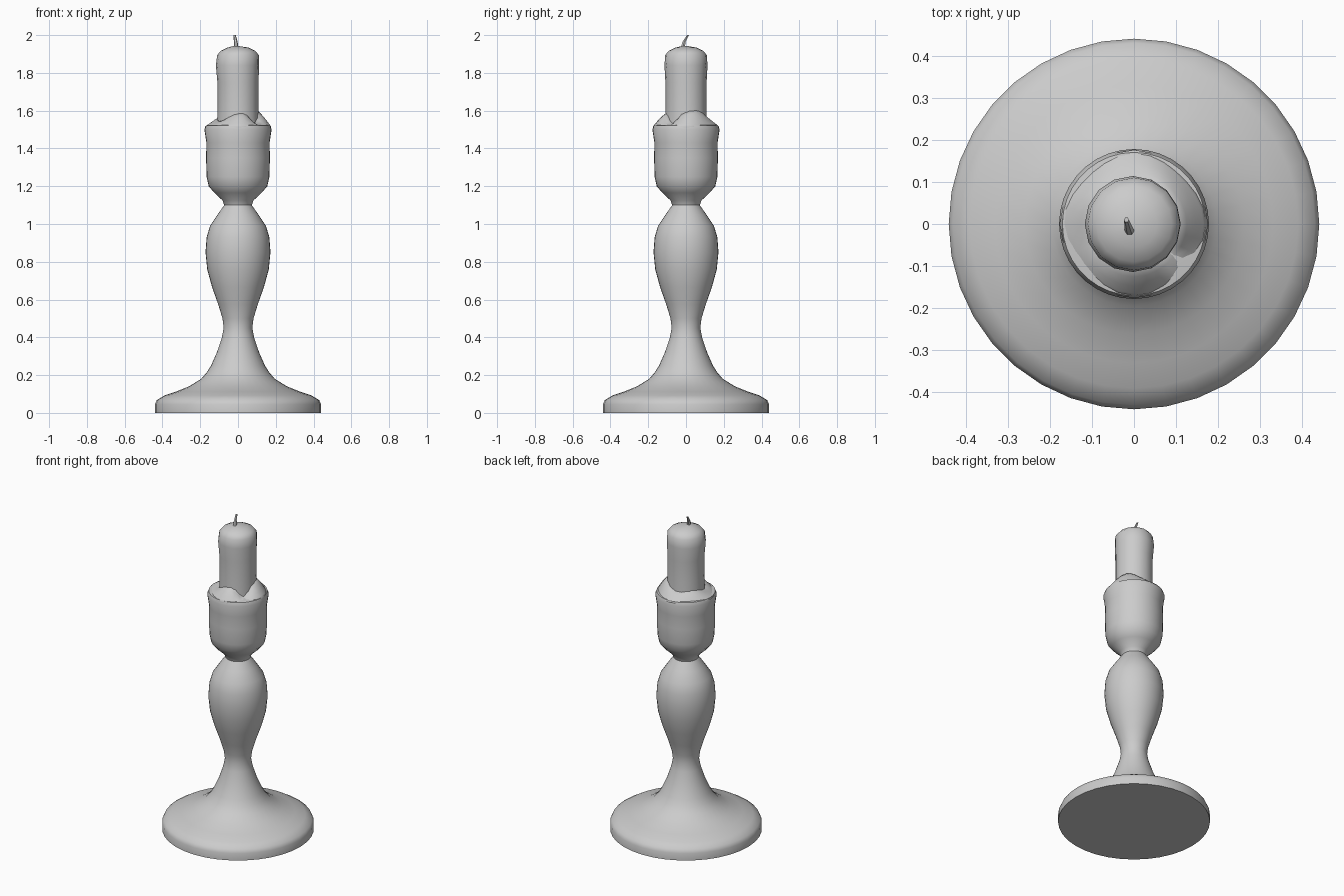
import bpy, bmesh, math
from mathutils import Vector

if "Cube" in bpy.data.objects:
    bpy.data.objects.remove(bpy.data.objects["Cube"])

grey = bpy.data.materials.new("pale grey")
grey.diffuse_color = (0.6, 0.6, 0.6, 1)
grey.use_nodes = True
grey.node_tree.nodes["Principled BSDF"].inputs["Base Color"].default_value = grey.diffuse_color


def finish(name, bm, angle=50):
    bmesh.ops.recalc_face_normals(bm, faces=bm.faces)
    me = bpy.data.meshes.new(name)
    bm.to_mesh(me)
    bm.free()
    ob = bpy.data.objects.new(name, me)
    bpy.context.collection.objects.link(ob)
    me.materials.append(grey)
    bpy.ops.object.select_all(action='DESELECT')
    ob.select_set(True)
    bpy.context.view_layer.objects.active = ob
    bpy.ops.object.shade_smooth_by_angle(angle=math.radians(angle))
    return ob


def loft(name, rings, angle=50):
    """Skin a list of closed rings and cap both ends."""
    bm = bmesh.new()
    loops = [[bm.verts.new(p) for p in ring] for ring in rings]
    n = len(loops[0])
    for a, b in zip(loops, loops[1:]):
        for i in range(n):
            j = (i + 1) % n
            bm.faces.new((a[i], a[j], b[j], b[i]))
    bm.faces.new(loops[0])
    bm.faces.new(loops[-1])
    return finish(name, bm, angle)


def ring(r, z, n, cx=0, cy=0):
    return [(cx + r * math.cos(2 * math.pi * i / n),
             cy + r * math.sin(2 * math.pi * i / n), z) for i in range(n)]


# Turned holder: foot, baluster stem and cup
holder = [(0.44, 0), (0.44, 0.045), (0.43, 0.068), (0.39, 0.092), (0.33, 0.112),
          (0.26, 0.14), (0.195, 0.18), (0.165, 0.215), (0.143, 0.25), (0.112, 0.32),
          (0.085, 0.40), (0.076, 0.45), (0.082, 0.50), (0.105, 0.575), (0.137, 0.665),
          (0.163, 0.76), (0.172, 0.85), (0.166, 0.93), (0.148, 0.99), (0.108, 1.05),
          (0.073, 1.10), (0.082, 1.125), (0.125, 1.165), (0.155, 1.20), (0.166, 1.25),
          (0.169, 1.35), (0.167, 1.43), (0.178, 1.50), (0.170, 1.522), (0.11, 1.53)]
loft("holder", [ring(r, z, 36) for r, z in holder])

# Candle with a softly melted top
candle = [(0.112, 1.50, 0, 0), (0.108, 1.62, 0, 0), (0.109, 1.75, 0, 0),
          (0.114, 1.84, -0.003, 0), (0.110, 1.895, 0, 0), (0.090, 1.918, 0, 0),
          (0.055, 1.934, 0, 0), (0.015, 1.942, -0.01, -0.005)]
loft("candle", [ring(r, z, 16, cx, cy) for r, z, cx, cy in candle], 60)


# Melted wax collar, uneven in height, with a hollow at the front right
def wax_ring(t, n=28):
    pts = []
    for i in range(n):
        a = 2 * math.pi * i / n
        d = (a + math.radians(40) + math.pi) % (2 * math.pi) - math.pi
        hollow = math.exp(-(d / 0.3) ** 2)
        top = 1.575 + 0.02 * math.cos(a) + 0.012 * math.sin(3 * a) - 0.05 * hollow
        outer = 0.170 + 0.006 * math.cos(4 * a)
        r = 0.104 + (outer - 0.104) * t
        z = top + (1.515 - top) * t ** 1.3
        pts.append((r * math.cos(a), r * math.sin(a), z))
    return pts


loft("wax_collar", [wax_ring(t) for t in (0, 0.3, 0.6, 0.85, 1)] + [ring(0.165, 1.49, 28)], 60)

# Bent wick
path = [Vector((-0.010, -0.018, 1.93)), Vector((-0.012, -0.010, 1.965)), Vector((-0.018, 0.010, 2.0))]
loft("wick", [ring(r, p.z, 6, p.x, p.y) for p, r in zip(path, (0.012, 0.010, 0.006))])
